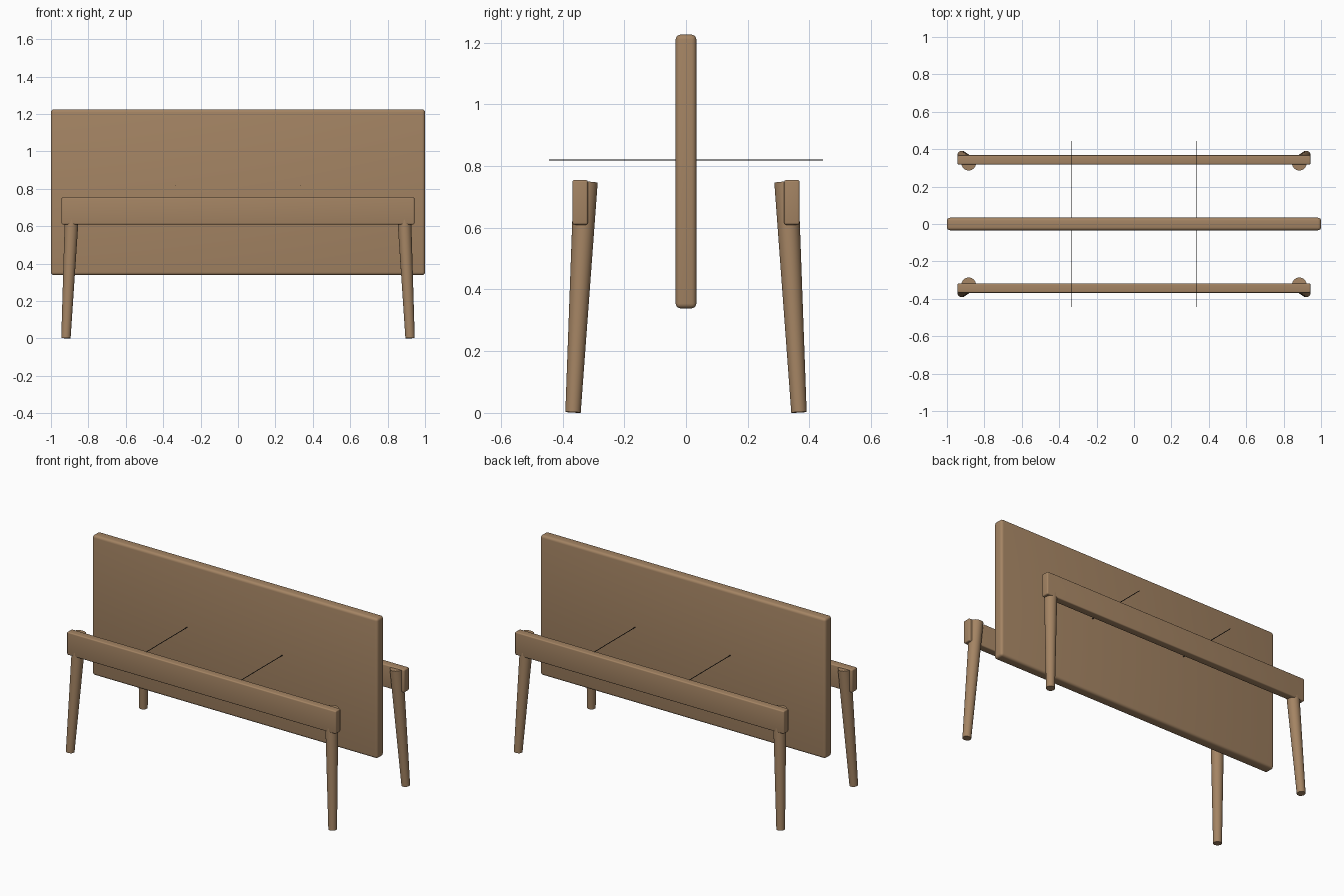
import bpy
import math
from mathutils import Vector

cube = bpy.data.objects.get("Cube")
if cube:
    bpy.data.objects.remove(cube, do_unlink=True)


def make_material(name, color):
    mat = bpy.data.materials.new(name)
    mat.use_nodes = True
    mat.diffuse_color = color
    mat.node_tree.nodes["Principled BSDF"].inputs["Base Color"].default_value = color
    return mat


WOOD = make_material("warm wood", (0.37, 0.23, 0.125, 1))
DARK = make_material("dark metal", (0.01, 0.01, 0.01, 1))


def finish(obj, name, mat):
    obj.name = name
    obj.data.materials.append(mat)
    bpy.ops.object.shade_smooth_by_angle(angle=math.radians(35))
    return obj


def board(name, center, size, radius):
    """Rounded wooden board."""
    bpy.ops.mesh.primitive_cube_add(size=1, location=center)
    obj = bpy.context.object
    obj.scale = size
    bpy.ops.object.transform_apply(location=False, rotation=False, scale=True)
    bevel = obj.modifiers.new("rounded edges", "BEVEL")
    bevel.width = radius
    bevel.segments = 4
    bpy.ops.object.modifier_apply(modifier=bevel.name)
    return finish(obj, name, WOOD)


def rod(name, start, end, r_start, r_end, sides, mat):
    """Tapered round bar between two points."""
    start, end = Vector(start), Vector(end)
    axis = end - start
    bpy.ops.mesh.primitive_cone_add(vertices=sides, radius1=r_start, radius2=r_end,
                                    depth=axis.length, location=(start + end) / 2,
                                    rotation=axis.to_track_quat("Z", "Y").to_euler())
    return finish(bpy.context.object, name, mat)


# Upright panel
board("panel", (0, 0, 0.782), (2, 0.067, 0.887), 0.016)

# Rails with splayed, tapered legs
for side_y, y_name in ((-1, "front"), (1, "back")):
    board(y_name + "_rail", (0, side_y * 0.343, 0.682), (1.886, 0.05, 0.145), 0.007)
    for side_x, x_name in ((1, "left"), (-1, "right")):
        rod(f"{y_name}_{x_name}_leg",
            (side_x * 0.92, side_y * 0.366, 0.002),
            (side_x * 0.884, side_y * 0.325, 0.748),
            0.025, 0.039, 40, WOOD)

# Thin cross rods through the panel
for side_x, x_name in ((1, "left"), (-1, "right")):
    rod(x_name + "_cross_rod", (side_x * 0.333, -0.444, 0.819),
        (side_x * 0.333, 0.444, 0.819), 0.002, 0.002, 8, DARK)
